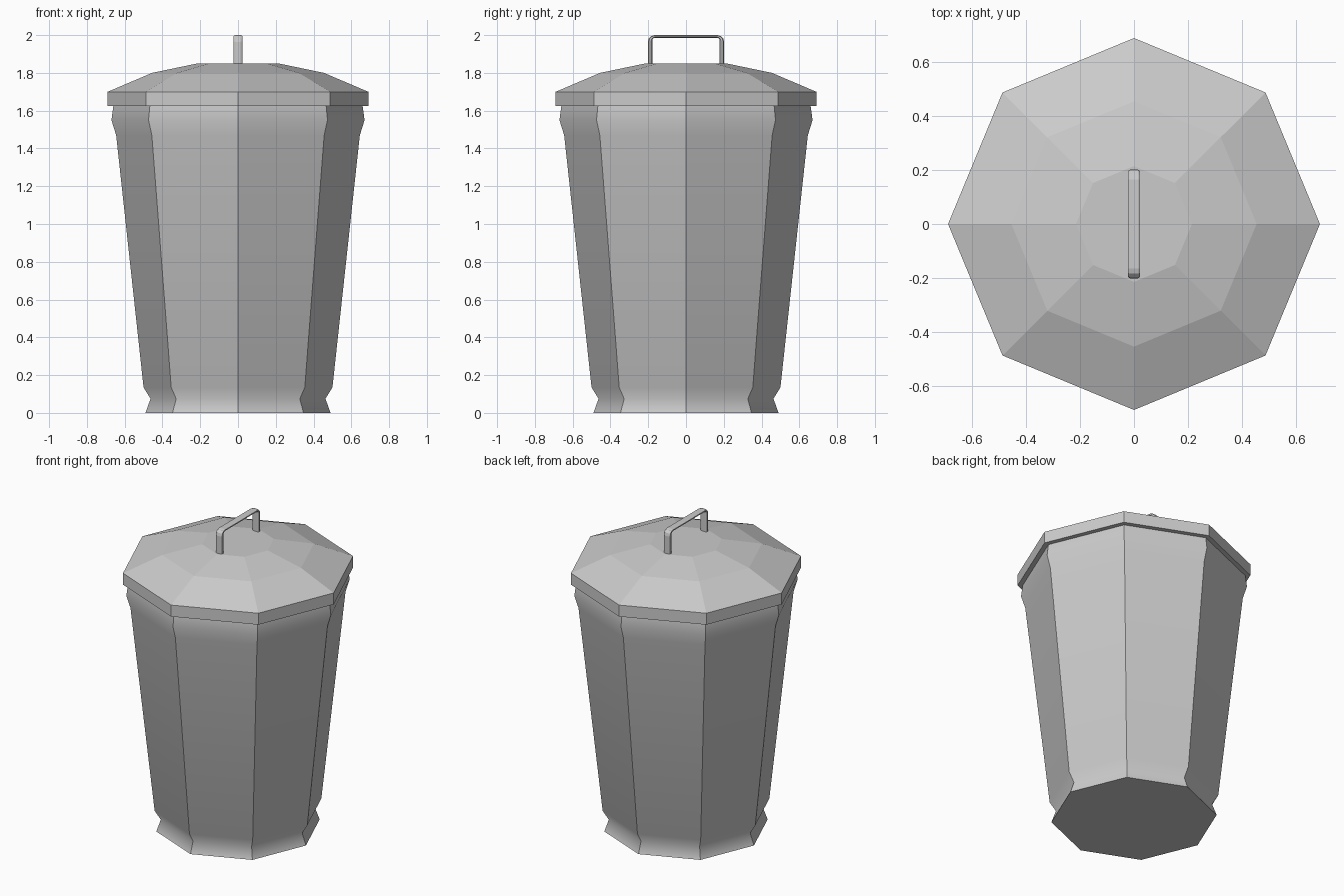
import bpy, bmesh, math

if "Cube" in bpy.data.objects:
    bpy.data.objects.remove(bpy.data.objects["Cube"])

SIDES = 8


def finish(name, bm):
    bmesh.ops.recalc_face_normals(bm, faces=bm.faces[:])
    me = bpy.data.meshes.new(name)
    bm.to_mesh(me)
    bm.free()
    ob = bpy.data.objects.new(name, me)
    bpy.context.collection.objects.link(ob)
    return ob


def lathe(name, profile, cap_top, smooth):
    """Octagonal stack of rings from (radius, z) points."""
    bm = bmesh.new()
    rings = []
    for r, z in profile:
        rings.append([bm.verts.new((r * math.cos(math.tau * i / SIDES),
                                    r * math.sin(math.tau * i / SIDES), z))
                      for i in range(SIDES)])
    for a, b in zip(rings, rings[1:]):
        for i in range(SIDES):
            j = (i + 1) % SIDES
            f = bm.faces.new((a[i], a[j], b[j], b[i]))
            f.smooth = smooth
            # corner edges stay crisp, bends along the height shade softly
            bm.edges.get((a[i], b[i])).smooth = False
    bm.faces.new(rings[0])
    if cap_top:
        bm.faces.new(rings[-1])
    for e in bm.edges:
        if any(len(f.verts) == SIDES for f in e.link_faces):
            e.smooth = False
    return finish(name, bm)


# tapered bin body with flared foot and collar
lathe("bin_body", [(0.49, 0), (0.463, 0.075), (0.50, 0.135), (0.645, 1.47),
                   (0.67, 1.55), (0.66, 1.624)], False, True)

# faceted domed lid with upright rim
lathe("lid", [(0.69, 1.625), (0.69, 1.70), (0.455, 1.80), (0.215, 1.85)],
      True, False)


# handle: chamfered section swept along a rounded arch in the YZ plane
def arch(half, top, radius):
    pts = [(-half, 1.848)]
    for sign, start in ((-1, 180), (1, 90)):
        for k in range(4):
            a = math.radians(start - 30 * k)
            pts.append((sign * (half - radius) + radius * math.cos(a),
                        top - radius + radius * math.sin(a)))
    return pts + [(half, 1.848)]


bm = bmesh.new()
# each section corner: (x, depth inward from the outer outline)
section = [(-0.014, 0), (0.014, 0), (0.023, 0.006), (0.023, 0.018),
           (0.014, 0.024), (-0.014, 0.024), (-0.023, 0.018), (-0.023, 0.006)]
rails = [[bm.verts.new((x, y, z)) for y, z in
          arch(0.202 - d, 2.0 - d * 0.6, 0.036 - d)] for x, d in section]
n = len(section)
for i in range(n):
    a, b = rails[i], rails[(i + 1) % n]
    for k in range(len(a) - 1):
        bm.faces.new((a[k], a[k + 1], b[k + 1], b[k]))
for end in (0, -1):
    bm.faces.new([r[end] for r in rails])
finish("lid_handle", bm)
